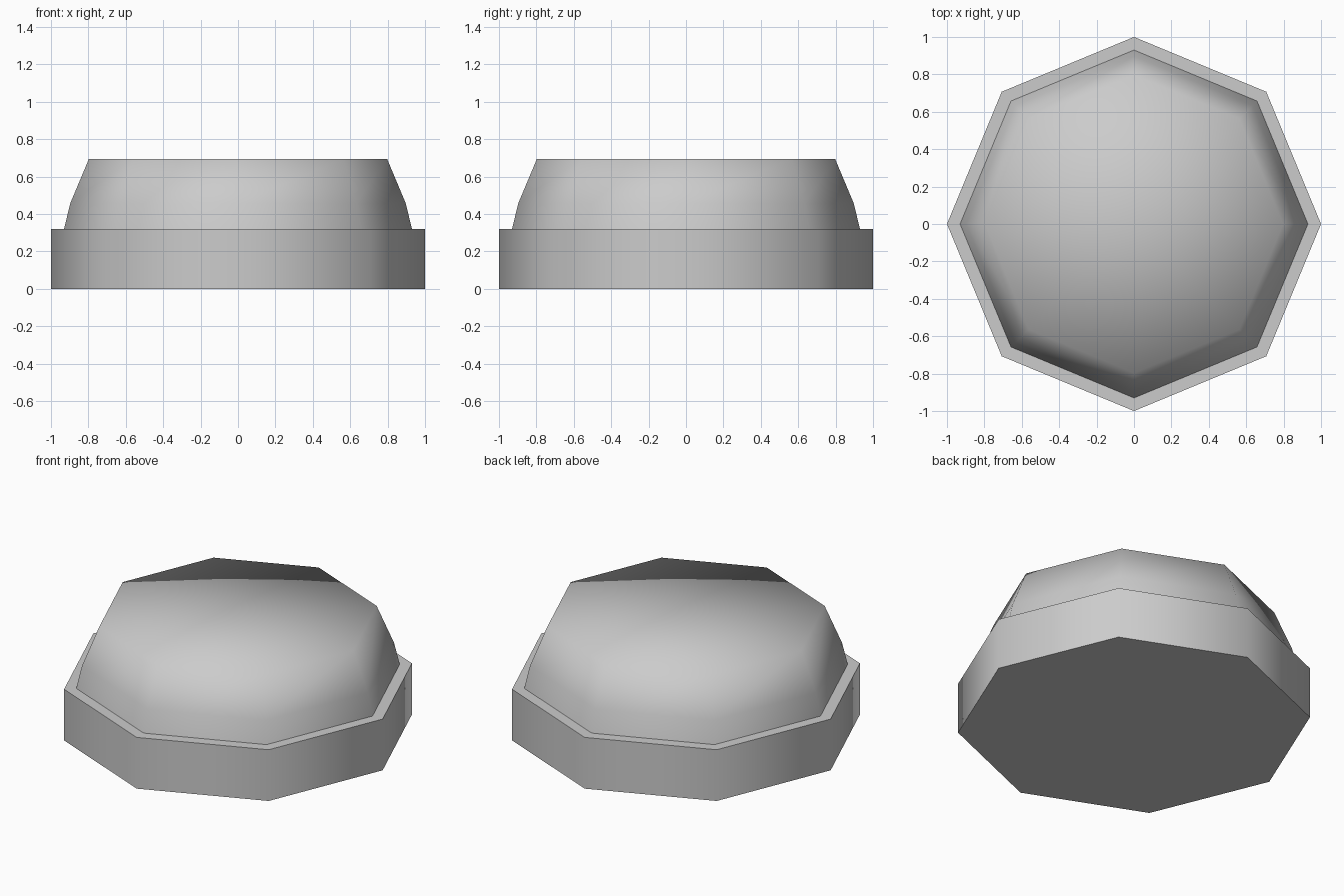
import bpy, bmesh
from math import cos, sin, pi, radians

if "Cube" in bpy.data.objects:
    bpy.data.objects.remove(bpy.data.objects["Cube"])

SIDES = 8


def stacked_octagon(name, profile, centre_cap=False, bottom=True):
    """Octagonal rings from (radius, height) pairs, capped at the ends."""
    bm = bmesh.new()
    rings = [[bm.verts.new((r * cos(2 * pi * i / SIDES), r * sin(2 * pi * i / SIDES), z))
              for i in range(SIDES)] for r, z in profile]
    for low, high in zip(rings, rings[1:]):
        for i in range(SIDES):
            j = (i + 1) % SIDES
            bm.faces.new((low[i], low[j], high[j], high[i]))
    if bottom:
        bm.faces.new(rings[0][::-1])
    top = rings[-1]
    if centre_cap:
        c = bm.verts.new((0, 0, profile[-1][1]))
        for i in range(SIDES):
            bm.faces.new((top[i], top[(i + 1) % SIDES], c))
    else:
        bm.faces.new(top)
    mesh = bpy.data.meshes.new(name)
    bm.to_mesh(mesh)
    bm.free()
    obj = bpy.data.objects.new(name, mesh)
    bpy.context.collection.objects.link(obj)
    return obj


def smooth(obj, angle):
    bpy.ops.object.select_all(action='DESELECT')
    obj.select_set(True)
    bpy.context.view_layer.objects.active = obj
    bpy.ops.object.shade_smooth_by_angle(angle=radians(angle))


# Straight-sided base: round shading on the wall, crisp flat ends
base = stacked_octagon("base", [(1, 0), (1, 0.32)])
smooth(base, 60)

# Tapered cap: shaded as one soft dome, flat on top
cap = stacked_octagon("cap", [(0.93, 0.32), (0.897, 0.457), (0.797, 0.695)],
                      centre_cap=True, bottom=False)
smooth(cap, 180)
